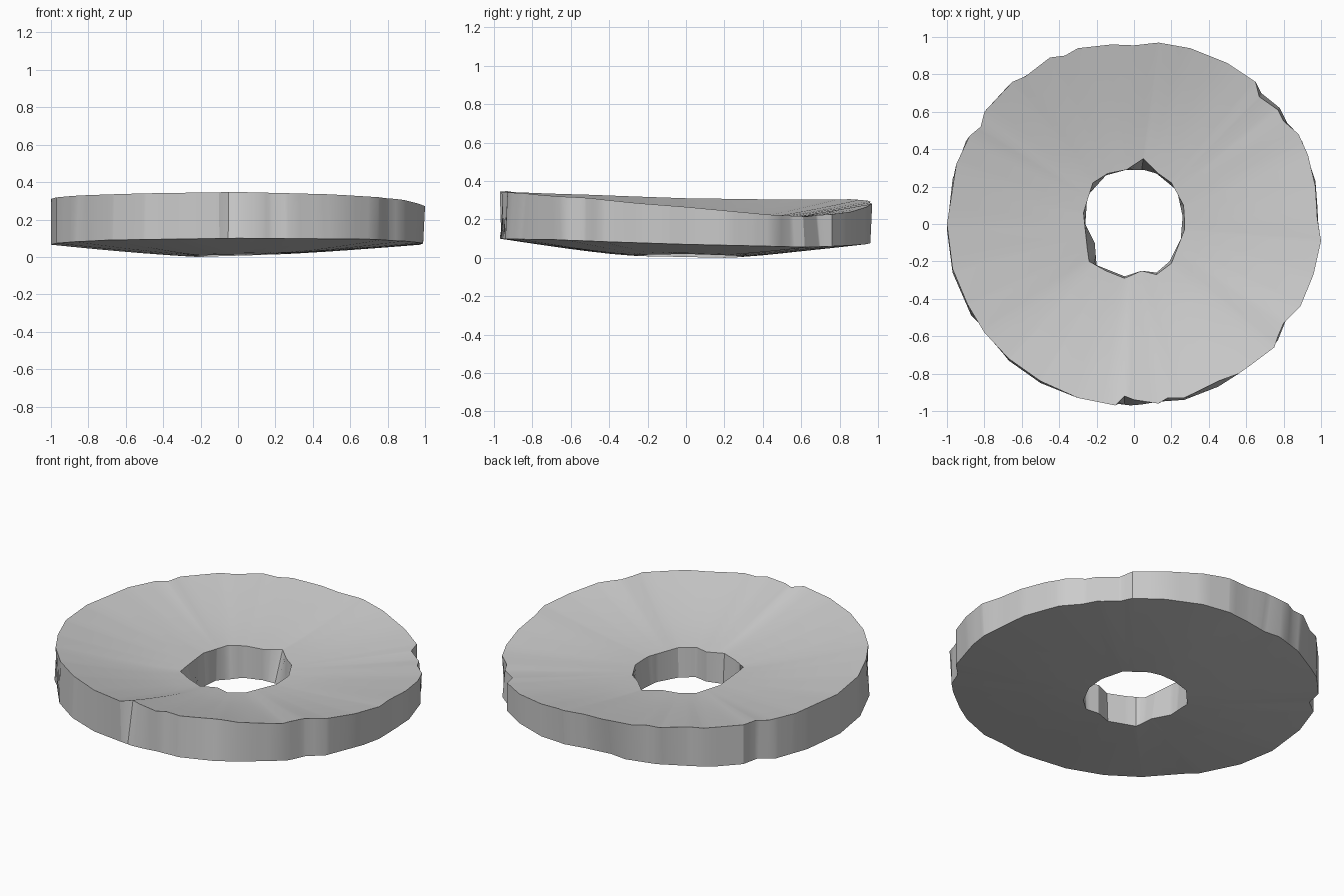
import bpy, bmesh, math
from mathutils import Vector

if "Cube" in bpy.data.objects:
    bpy.data.objects.remove(bpy.data.objects["Cube"])

TAU = 2 * math.pi

# Chipped outlines, counter-clockwise from the right
TOP_RIM = [(.98, .03), (.97, .2), (.93, .37), (.88, .48), (.80, .55), (.77, .61), (.67, .68),
           (.65, .76), (.5, .86), (.3, .94), (.13, .97), (0, .955), (-.12, .96), (-.3, .94),
           (-.37, .9), (-.45, .89), (-.58, .79), (-.65, .76), (-.8, .6), (-.82, .52), (-.88, .47),
           (-.95, .32), (-1, 0), (-.97, -.24), (-.89, -.43), (-.8, -.58), (-.67, -.72),
           (-.5, -.84), (-.3, -.93), (-.1, -.97), (-.05, -.92), (0, -.94), (.13, -.96),
           (.18, -.93), (.27, -.93), (.45, -.84), (.56, -.8), (.63, -.75), (.75, -.66),
           (.77, -.6), (.8, -.53), (.89, -.44), (.96, -.27), (1, -.09)]
BOTTOM_RIM = [(.98, .1), (.97, .23), (.9, .44), (.82, .54), (.78, .62), (.68, .7), (.65, .76),
              (.5, .86), (.3, .94), (.13, .96), (-.02, .94), (-.15, .92), (-.25, .93),
              (-.42, .88), (-.6, .78), (-.68, .73), (-.8, .6), (-.82, .5), (-.9, .44),
              (-.97, .24), (-1, -.03), (-.97, -.26), (-.87, -.49), (-.82, -.54), (-.67, -.73),
              (-.5, -.85), (-.3, -.93), (-.1, -.96), (-.02, -.97), (.04, -.965), (.13, -.95),
              (.27, -.94), (.45, -.87), (.56, -.8), (.7, -.69), (.77, -.62), (.81, -.52),
              (.89, -.44), (.97, -.2), (.99, -.08)]
TOP_HOLE = [(.27, .02), (.265, .1), (.2, .22), (.13, .27), (.05, .35), (-.04, .29), (-.14, .27),
            (-.22, .22), (-.27, .06), (-.25, -.13), (-.24, -.2), (-.15, -.25), (-.05, -.29),
            (.04, -.25), (.12, -.27), (.2, -.21), (.27, -.03)]
BOTTOM_HOLE = [(.26, .04), (.23, .18), (.12, .27), (.05, .29), (-.04, .29), (-.15, .26),
               (-.25, .15), (-.26, 0), (-.21, -.1), (-.2, -.22), (-.05, -.28), (.04, -.25),
               (.12, -.26), (.19, -.2), (.25, -.08)]

# Heights round the edges as (degrees, z)
TOP_RIM_Z = [(0, .265), (25, .225), (40, .215), (60, .24), (80, .28), (100, .295), (120, .305),
             (150, .303), (180, .31), (210, .328), (240, .34), (270, .347), (300, .335),
             (330, .31), (345, .285)]
BOTTOM_RIM_Z = [(0, .07), (40, .055), (90, .08), (135, .07), (180, .065), (225, .09),
                (270, .1), (315, .095)]
TOP_HOLE_Z = [(0, .185), (180, .195)]
BOTTOM_HOLE_Z = [(0, .02), (135, 0), (270, .012)]


def angle_of(p):
    return math.atan2(p[1], p[0]) % TAU


def height(table, a):
    d = math.degrees(a)
    for (a0, z0), (a1, z1) in zip(table, table[1:] + [(table[0][0] + 360, table[0][1])]):
        if a0 <= d <= a1:
            return z0 + (z1 - z0) * (d - a0) / (a1 - a0)
    return table[0][1]


def on_outline(outline, a):
    """Point where the ray at angle a meets the outline."""
    d = Vector((math.cos(a), math.sin(a)))
    for i, p in enumerate(outline):
        q = outline[(i + 1) % len(outline)]
        start = angle_of(p)
        if (a - start) % TAU <= (angle_of(q) - start) % TAU:
            p, e = Vector(p), Vector(q) - Vector(p)
            return d * ((p.x * e.y - p.y * e.x) / (d.x * e.y - d.y * e.x))
    return d


# Columns at every outline corner, plus even filling
angles = sorted({round(angle_of(p), 4) for o in (TOP_RIM, BOTTOM_RIM, TOP_HOLE, BOTTOM_HOLE)
                 for p in o} | {round(math.radians(i), 4) for i in range(0, 360, 5)})
angles = [a for i, a in enumerate(angles) if i == 0 or a - angles[i - 1] > .004]

STEPS = 6


def column(bm, a):
    """Closed cross-section: dished top outwards, then dished bottom inwards."""
    verts = []
    for hole, rim, hole_z, rim_z, order in (
            (TOP_HOLE, TOP_RIM, TOP_HOLE_Z, TOP_RIM_Z, range(STEPS + 1)),
            (BOTTOM_HOLE, BOTTOM_RIM, BOTTOM_HOLE_Z, BOTTOM_RIM_Z, range(STEPS, -1, -1))):
        inner, outer = on_outline(hole, a), on_outline(rim, a)
        z0, z1 = height(hole_z, a), height(rim_z, a)
        for k in order:
            t = k / STEPS
            xy = inner.lerp(outer, t)
            verts.append(bm.verts.new((xy.x, xy.y, z0 + (z1 - z0) * t ** 1.25)))
    return verts


# Chipped stone ring
bm = bmesh.new()
columns = [column(bm, a) for a in angles]
for i, c in enumerate(columns):
    n = columns[(i + 1) % len(columns)]
    for j in range(len(c)):
        k = (j + 1) % len(c)
        bm.faces.new((c[j], c[k], n[k], n[j]))
bmesh.ops.recalc_face_normals(bm, faces=bm.faces)
mesh = bpy.data.meshes.new("stone_ring")
bm.to_mesh(mesh)
bm.free()

stone = bpy.data.materials.new("stone grey")
stone.diffuse_color = (.6, .6, .6, 1)
stone.use_nodes = True
stone.node_tree.nodes["Principled BSDF"].inputs["Base Color"].default_value = stone.diffuse_color
mesh.materials.append(stone)

ring = bpy.data.objects.new("stone_ring", mesh)
bpy.context.collection.objects.link(ring)
bpy.context.view_layer.objects.active = ring
ring.select_set(True)
bpy.ops.object.shade_smooth_by_angle(angle=math.radians(25))
